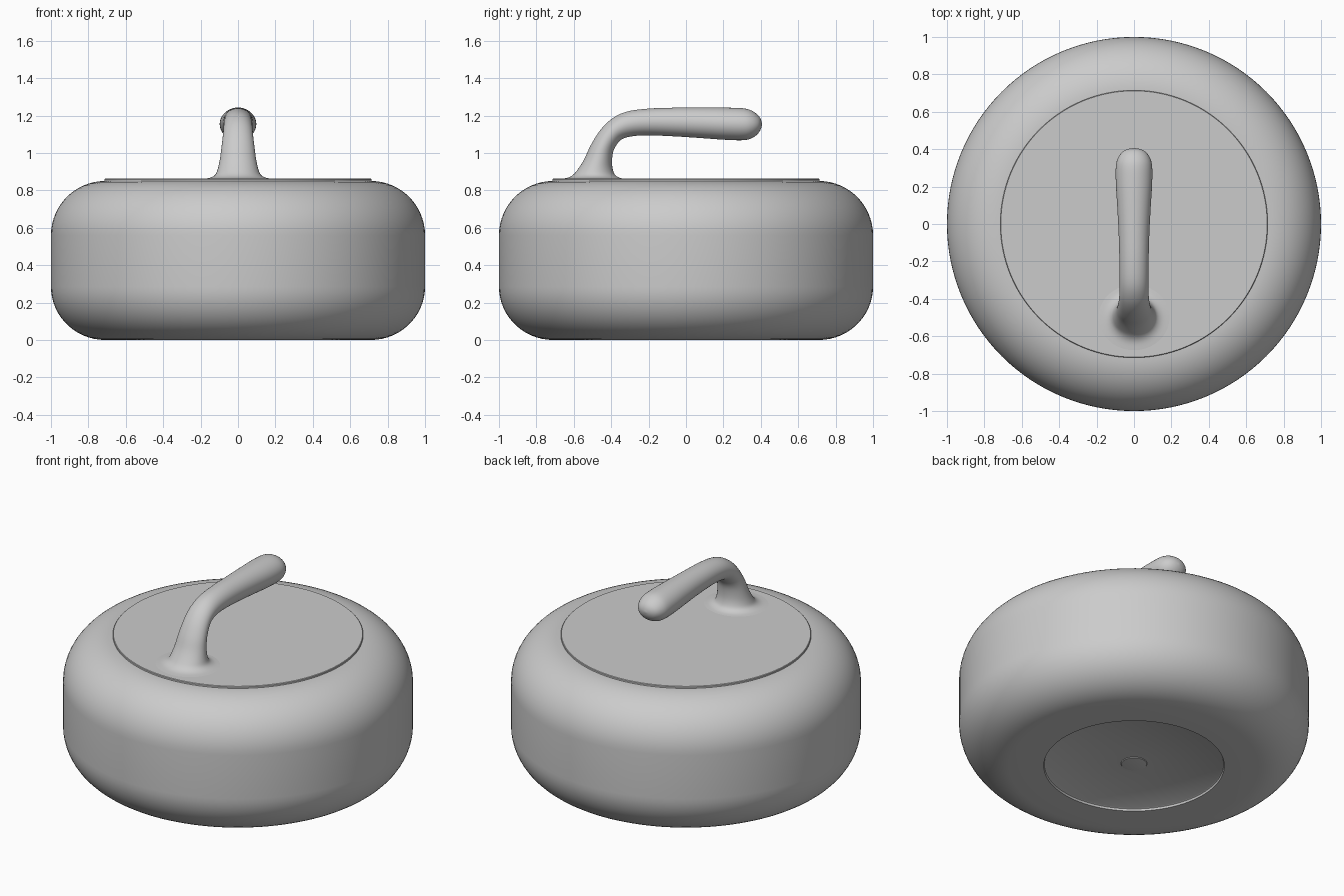
import bpy, bmesh
from math import sin, cos, pi, radians

if "Cube" in bpy.data.objects:
    bpy.data.objects.remove(bpy.data.objects["Cube"])


def skin(name, rings, cap_start=False, cap_end=False):
    """Bridge a list of equally sized point rings into a smooth object."""
    bm = bmesh.new()
    loops = [[bm.verts.new(p) for p in ring] for ring in rings]
    n = len(loops[0])
    for a, b in zip(loops, loops[1:]):
        for i in range(n):
            j = (i + 1) % n
            bm.faces.new((a[i], a[j], b[j], b[i]))
    if cap_start:
        bm.faces.new(loops[0])
    if cap_end:
        bm.faces.new(loops[-1])
    bmesh.ops.recalc_face_normals(bm, faces=bm.faces)
    mesh = bpy.data.meshes.new(name)
    bm.to_mesh(mesh)
    bm.free()
    obj = bpy.data.objects.new(name, mesh)
    bpy.context.collection.objects.link(obj)
    bpy.ops.object.select_all(action='DESELECT')
    obj.select_set(True)
    bpy.context.view_layer.objects.active = obj
    bpy.ops.object.shade_smooth_by_angle(angle=radians(35))
    return obj


def lathe(name, profile, n=128):
    """Revolve an (r, z) profile around z, closing both ends."""
    rings = [[(r * cos(2 * pi * i / n), r * sin(2 * pi * i / n), z)
              for i in range(n)] for r, z in profile]
    return skin(name, rings, True, True)


def arc(cr, cz, rad, a0, a1, steps=16):
    return [(cr + rad * cos(radians(a0 + (a1 - a0) * k / steps)),
             cz + rad * sin(radians(a0 + (a1 - a0) * k / steps)))
            for k in range(steps + 1)]


# Stone body: shallow cup underneath, rounded shoulders, straight striking band
lathe("stone_body",
      [(0.06, 0.010), (0.072, 0.012), (0.075, 0.016), (0.505, 0.016),
       (0.512, 0.012), (0.516, 0.0)]
      + arc(0.71, 0.285, 0.29 - 0.005, -90, -90, 1)[:1]
      + [(0.71 + 0.29 * cos(radians(a)), 0.285 + 0.285 * sin(radians(a)))
         for a in range(-84, 1, 6)]
      + [(0.71 + 0.29 * cos(radians(a)), 0.56 + 0.29 * sin(radians(a)))
         for a in range(0, 91, 6)]
      + [(0.3, 0.85)])

# Thin round plate on the top
lathe("top_plate", [(0.3, 0.846), (0.715, 0.846), (0.715, 0.859), (0.712, 0.862), (0.3, 0.862)])

# Gooseneck handle: stations of (outer y, outer z, inner y, inner z, half width)
stations = [
    (-.675, .862, -.325, .862, .19),
    (-.635, .867, -.355, .867, .15),
    (-.605, .882, -.380, .884, .122),
    (-.580, .910, -.393, .920, .108),
    (-.545, .965, -.395, .965, .097),
    (-.510, 1.04, -.388, 1.010, .089),
    (-.460, 1.12, -.370, 1.045, .082),
    (-.400, 1.18, -.340, 1.075, .078),
    (-.320, 1.22, -.280, 1.090, .077),
    (-.200, 1.237, -.195, 1.094, .078),
    (-.050, 1.242, -.050, 1.088, .082),
    (.100, 1.243, .100, 1.078, .090),
    (.220, 1.242, .215, 1.070, .097),
    (.310, 1.238, .305, 1.068, .097),
    (.355, 1.224, .350, 1.078, .086),
    (.385, 1.202, .382, 1.100, .064),
    (.400, 1.180, .399, 1.125, .036),
    (.406, 1.157, .406, 1.149, .006),
]


def smooth(pts, sub=4):
    """Catmull-Rom interpolation through the stations."""
    out = []
    for i in range(len(pts) - 1):
        quad = (pts[max(i - 1, 0)], pts[i], pts[i + 1], pts[min(i + 2, len(pts) - 1)])
        for k in range(sub):
            t = k / sub
            out.append([0.5 * (2 * b + (c - a) * t + (2 * a - 5 * b + 4 * c - d) * t * t
                               + (3 * b - a - 3 * c + d) * t ** 3)
                        for a, b, c, d in zip(*quad)])
    return out + [list(pts[-1])]


rings = []
for oy, oz, iy, iz, hw in smooth(stations):
    ring = []
    for k in range(40):
        a = 2 * pi * k / 40
        s = sin(a) / 2
        ring.append((hw * cos(a), (oy + iy) / 2 + s * (oy - iy), (oz + iz) / 2 + s * (oz - iz)))
    rings.append(ring)
skin("handle", rings, True, True)
